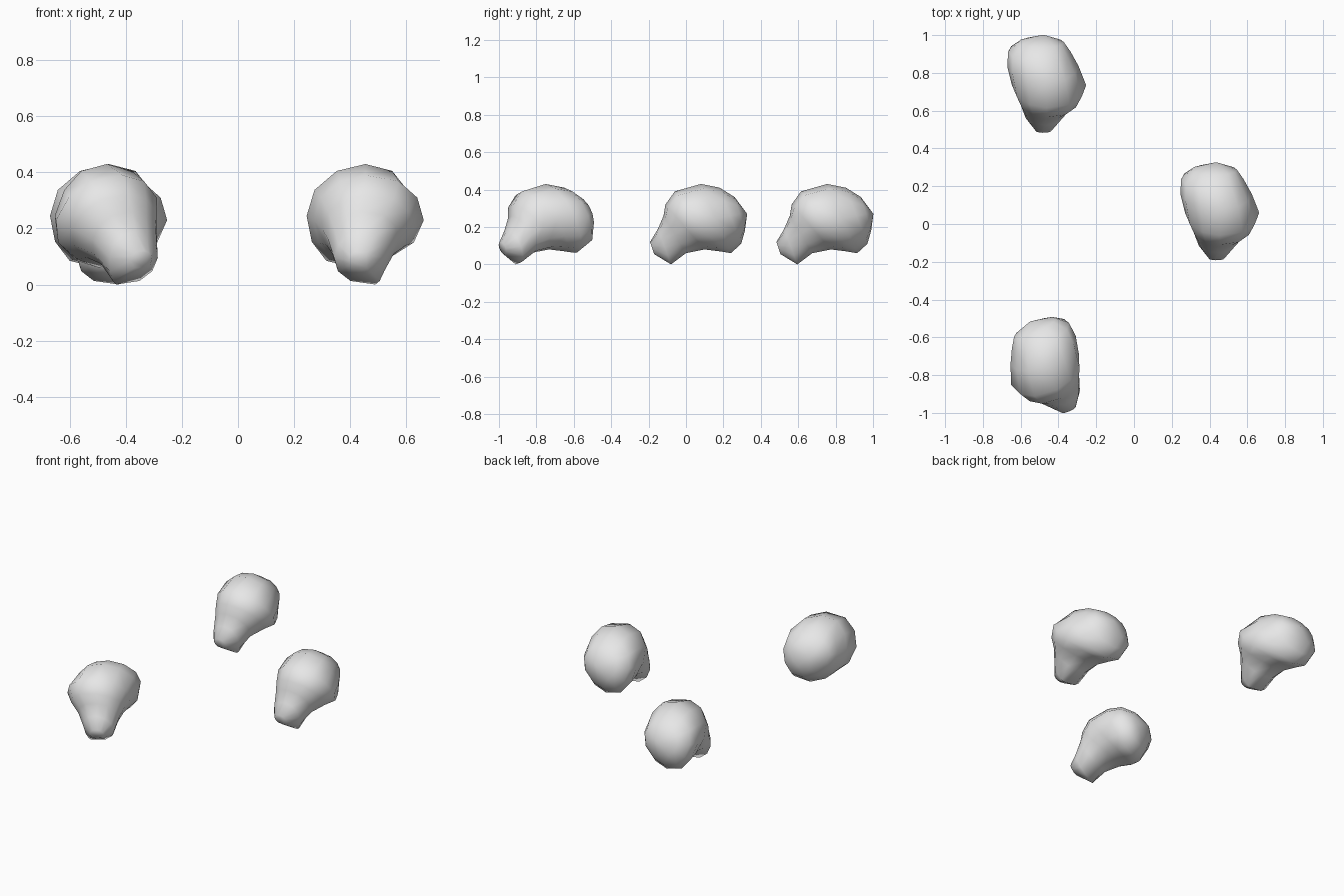
import bpy, bmesh, math

if "Cube" in bpy.data.objects:
    bpy.data.objects.remove(bpy.data.objects["Cube"], do_unlink=True)

mat = bpy.data.materials.new("stone_grey")
mat.use_nodes = True
GREY = (0.8, 0.8, 0.8, 1)
mat.diffuse_color = GREY
mat.node_tree.nodes["Principled BSDF"].inputs["Base Color"].default_value = GREY

# Section rings from snout to back: top (x, y, z), bottom (x, y, z), left and right reach in x
RINGS = [
    ((-.025, -.272, .12), (-.01, -.25, .055), -.06, .025),
    ((-.01, -.23, .19), (.035, -.16, .00), -.112, .075),
    ((-.01, -.20, .26), (.02, -.08, .06), -.133, .118),
    ((.00, -.19, .32), (.00, .02, .08), -.155, .172),
    ((.00, -.14, .39), (-.02, .10, .07), -.185, .208),
    ((.00, .00, .43), (-.04, .16, .06), -.21, .168),
    ((-.02, .10, .41), (-.06, .215, .11), -.205, .125),
    ((-.02, .18, .36), (-.03, .235, .18), -.15, .09),
]
SIDES = 12
# Roundness of each quarter of a ring, keyed by (right, upper)
ROUND = {(True, True): .8, (True, False): 1.2, (False, True): 1.05, (False, False): .75}


def head_mesh(name, side):
    """Loft the rings; side = -1 gives the mirrored head."""
    bm = bmesh.new()
    loops = []
    for (tx, ty, tz), (bx, by, bz), left, right in RINGS:
        loop = []
        for i in range(SIDES):
            s, c = math.sin(math.tau * i / SIDES), math.cos(math.tau * i / SIDES)
            t = (1 + c) / 2
            mid = bx + (tx - bx) * t
            reach = (right if s > 0 else left) - mid
            x = mid + reach * abs(s) ** ROUND[s > 0, c > 0]
            loop.append(bm.verts.new((side * x, by + (ty - by) * t, bz + (tz - bz) * t)))
        loops.append(loop)
    for r, q in zip(loops, loops[1:]):
        for i in range(SIDES):
            j = (i + 1) % SIDES
            bm.faces.new((r[i], r[j], q[j], q[i]))
    # Snout and back caps
    bm.faces.new(loops[0])
    tip = bm.verts.new((side * -.02, .247, .27))
    for i in range(SIDES):
        bm.faces.new((loops[-1][i], loops[-1][(i + 1) % SIDES], tip))
    bmesh.ops.recalc_face_normals(bm, faces=bm.faces)
    for f in bm.faces:
        f.smooth = True
    mesh = bpy.data.meshes.new(name)
    bm.to_mesh(mesh)
    bm.free()
    mesh.materials.append(mat)
    return mesh


# Two matching heads and one mirrored and turned
for name, x, y, turn, side in (("right_head", .455, .08, 0, 1),
                               ("back_head", -.461, .755, 0, 1),
                               ("front_head", -.468, -.75, 24, -1)):
    ob = bpy.data.objects.new(name, head_mesh(name, side))
    ob.location = (x, y, 0)
    ob.rotation_euler.z = math.radians(turn)
    bpy.context.collection.objects.link(ob)
